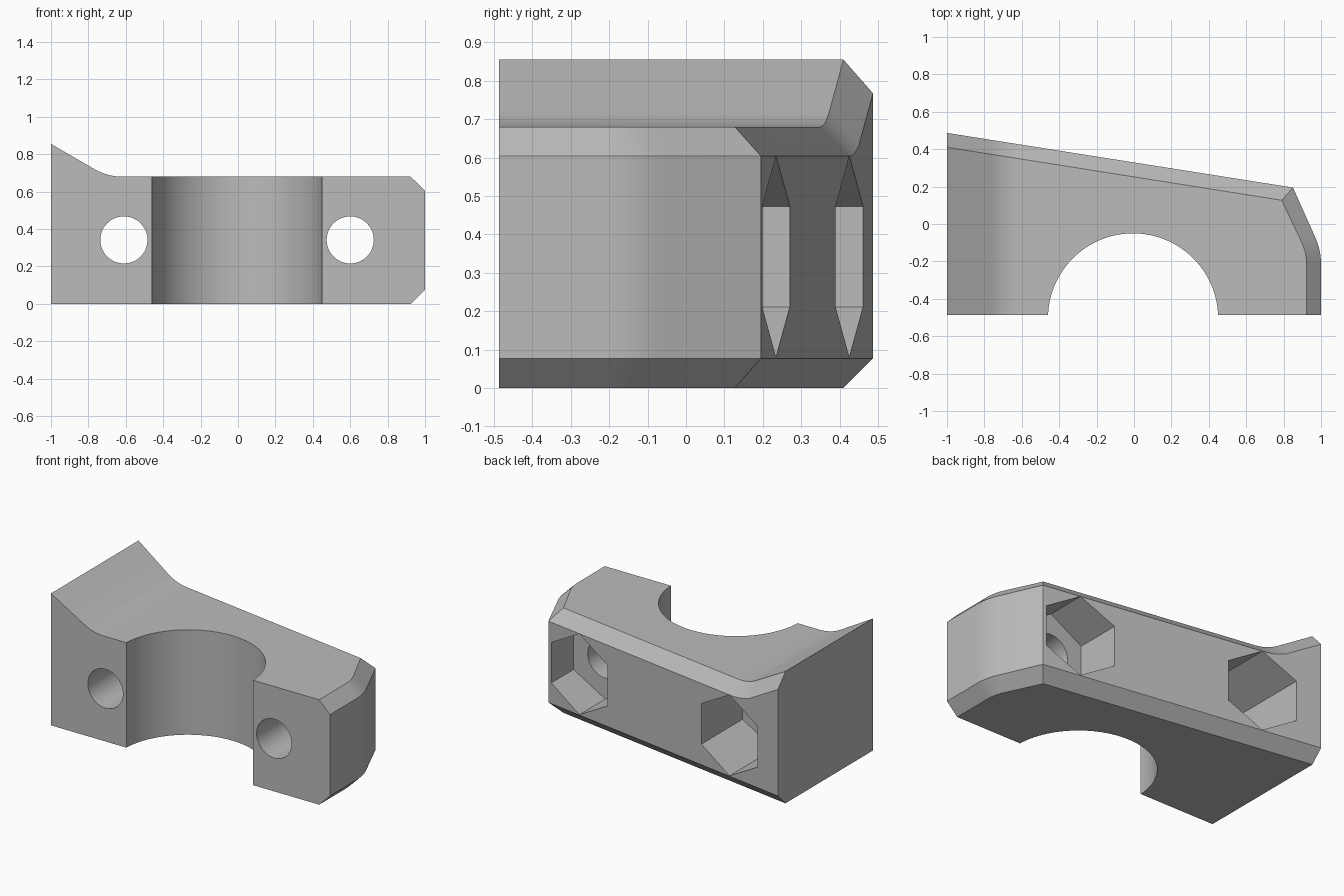
import bpy, bmesh, math
from mathutils import Matrix, Vector

if "Cube" in bpy.data.objects:
    bpy.data.objects.remove(bpy.data.objects["Cube"])

CH = 0.077           # chamfer size
FRONT = -0.487       # flat mating face
H = 0.68             # height of the flat top

grey = bpy.data.materials.new("plain grey")
grey.diffuse_color = (0.5, 0.5, 0.5, 1)
grey.use_nodes = True
grey.node_tree.nodes["Principled BSDF"].inputs["Base Color"].default_value = grey.diffuse_color


def finish(name, bm):
    bmesh.ops.recalc_face_normals(bm, faces=bm.faces[:])
    me = bpy.data.meshes.new(name)
    bm.to_mesh(me)
    bm.free()
    me.materials.append(grey)
    ob = bpy.data.objects.new(name, me)
    bpy.context.collection.objects.link(ob)
    return ob


def rod(name, sides, radius, start, end, turn=0.0):
    """Straight prism or cylinder between two points."""
    a, b = Vector(start), Vector(end)
    bm = bmesh.new()
    rot = (b - a).to_track_quat('Z', 'Y').to_matrix().to_4x4()
    bmesh.ops.create_cone(bm, cap_ends=True, segments=sides, radius1=radius,
                          radius2=radius, depth=(b - a).length,
                          matrix=Matrix.Translation((a + b) / 2) @ rot @ Matrix.Rotation(turn, 4, 'Z'))
    return finish(name, bm)


# Top profile: a 30 degree ramp at the left, blended into the flat top
ramp = [(-1.0, 0.855, math.radians(30))]
for i in range(9):
    a = math.radians(30) * (1 - i / 8)
    ramp.append((-0.617 - 0.3 * math.sin(a), H + 0.3 * (1 - math.cos(a)), a))

# Plan outline: (outer x, y, inset x, y, top z, slope)
path = []
for x, z, a in ramp:
    y = 0.487 - 0.158 * (x + 1)
    path.append((x, y, x, y - CH, z, a))
path.append((0.85, 0.195, 0.79, 0.127, H, 0))
for i in range(9):
    a = math.radians(24) * (1 - i / 8)
    cx, cy, c, s = 0.65, -0.215, math.cos(a), math.sin(a)
    path.append((cx + 0.35 * c, cy + 0.35 * s,
                 cx + (0.35 - CH) * c, cy + (0.35 - CH) * s, H, 0))
path.append((1.0, FRONT, 1 - CH, FRONT, H, 0))

# Chamfered body from four stacked rings
bm = bmesh.new()
v = bm.verts.new
rings = [[v((ix, iy, 0)) for ox, oy, ix, iy, z, a in path],
         [v((ox, oy, CH)) for ox, oy, ix, iy, z, a in path],
         [v((ox, oy, z - 0.076 / math.cos(a))) for ox, oy, ix, iy, z, a in path],
         [v((ix, iy, z)) for ox, oy, ix, iy, z, a in path]]
front_top = [v((x, FRONT, z)) for x, z, a in ramp]
corner = v((-1, FRONT, 0))
for lo, hi in zip(rings, rings[1:]):
    for i in range(len(path) - 1):
        bm.faces.new((lo[i], lo[i + 1], hi[i + 1], hi[i]))
top, k = rings[3], len(ramp) - 1
for i in range(k):                                     # ramp strips
    bm.faces.new((front_top[i], front_top[i + 1], top[i + 1], top[i]))
bm.faces.new([front_top[k]] + top[k:])                 # flat top
bm.faces.new([corner] + rings[0])                      # underside
bm.faces.new([corner] + [r[0] for r in rings] + [front_top[0]])           # left end
bm.faces.new([corner] + [r[-1] for r in rings] + front_top[::-1])         # front
bmesh.ops.dissolve_limit(bm, angle_limit=0.008, verts=bm.verts[:], edges=bm.edges[:])
body = finish("clamp_body", bm)

# Bore, bolt holes and hexagonal nut pockets
cutters = [rod("bore_cutter", 96, 0.455, (-0.005, -0.505, -0.5), (-0.005, -0.505, 1.5))]
for side, x in (("left", -0.61), ("right", 0.6)):
    cutters.append(rod(side + "_nut_cutter", 6, 0.262, (x, -0.03, 0.342), (x, 0.9, 0.342)))
    cutters.append(rod(side + "_bolt_cutter", 48, 0.126, (x, -0.9, 0.342), (x, 0.7, 0.342)))

bpy.context.view_layer.objects.active = body
for c in cutters:
    if "nut" in c.name:    # stand the hexagon on a corner
        top_z = max(p.co.z for p in c.data.vertices)
        if top_z < 0.342 + 0.25:
            mid = Vector((sum(p.co.x for p in c.data.vertices) / 12, 0, 0.342))
            c.data.transform(Matrix.Translation(mid) @ Matrix.Rotation(math.pi / 6, 4, 'Y')
                             @ Matrix.Translation(-mid))
    m = body.modifiers.new(c.name, 'BOOLEAN')
    m.operation, m.solver, m.object = 'DIFFERENCE', 'EXACT', c
    bpy.ops.object.modifier_apply(modifier=m.name)
    bpy.data.objects.remove(c)

body.select_set(True)
bpy.ops.object.shade_smooth_by_angle(angle=math.radians(20))
